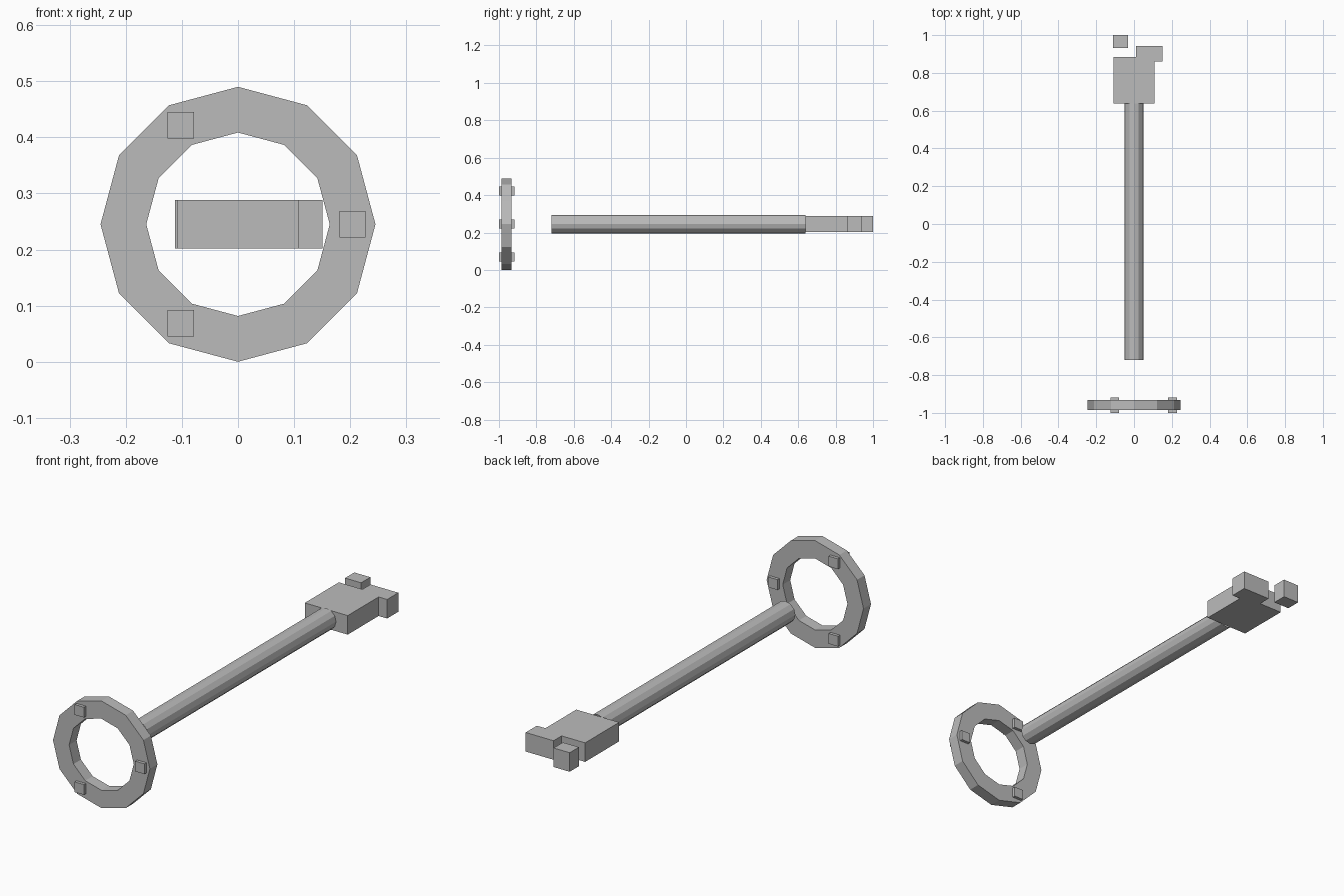
import bpy
import bmesh
from math import cos, sin, pi
from mathutils import Vector

cube = bpy.data.objects.get("Cube")
if cube:
    bpy.data.objects.remove(cube, do_unlink=True)

SIDES = 12
AXIS_Z = 0.245   # height of the shaft axis and ring centre
RING_Y = -0.959

grey = bpy.data.materials.new("plain grey")
grey.use_nodes = True
colour = (0.5, 0.5, 0.5, 1)
grey.diffuse_color = colour
grey.node_tree.nodes["Principled BSDF"].inputs["Base Color"].default_value = colour


def add_object(name, bm):
    bmesh.ops.recalc_face_normals(bm, faces=bm.faces)
    mesh = bpy.data.meshes.new(name)
    bm.to_mesh(mesh)
    bm.free()
    mesh.materials.append(grey)
    obj = bpy.data.objects.new(name, mesh)
    bpy.context.collection.objects.link(obj)
    return obj


def circle(bm, radius, y):
    """Loop of vertices around the shaft axis."""
    angles = [2 * pi * i / SIDES for i in range(SIDES)]
    return [bm.verts.new((radius * cos(a), y, AXIS_Z + radius * sin(a))) for a in angles]


def bridge(bm, a, b):
    for i in range(SIDES):
        j = (i + 1) % SIDES
        bm.faces.new((a[i], a[j], b[j], b[i]))


def box(name, low, high):
    bm = bmesh.new()
    bmesh.ops.create_cube(bm, size=1)
    low, high = Vector(low), Vector(high)
    bmesh.ops.scale(bm, vec=high - low, verts=bm.verts)
    bmesh.ops.translate(bm, vec=(low + high) / 2, verts=bm.verts)
    return add_object(name, bm)


# Handle ring: rectangular section swept around the axis
bm = bmesh.new()
front, back = RING_Y - 0.027, RING_Y + 0.027
section = [(0.245, front), (0.245, back), (0.1635, back), (0.1635, front)]
loops = [circle(bm, r, y) for r, y in section]
for i in range(4):
    bridge(bm, loops[i], loops[(i + 1) % 4])
add_object("handle_ring", bm)

# Studs passing through the ring
for i in range(3):
    a = 2 * pi * i / 3
    centre = Vector((0.204 * cos(a), RING_Y, AXIS_Z + 0.204 * sin(a)))
    half = Vector((0.0235, 0.041, 0.0235))
    box(f"ring_stud_{i + 1}", centre - half, centre + half)

# Shaft: open-ended tube
bm = bmesh.new()
bridge(bm, circle(bm, 0.049, -0.72), circle(bm, 0.049, 0.638))
add_object("shaft", bm)

# Bit block and its teeth
bottom, top = AXIS_Z - 0.0435, AXIS_Z + 0.0435
box("bit_block", (-0.109, 0.638, bottom), (0.108, 0.884, top))
box("bit_side_tooth", (0.01, 0.861, bottom), (0.151, 0.942, top))
box("bit_loose_tooth", (-0.112, 0.933, bottom), (-0.031, 1.0, top))
